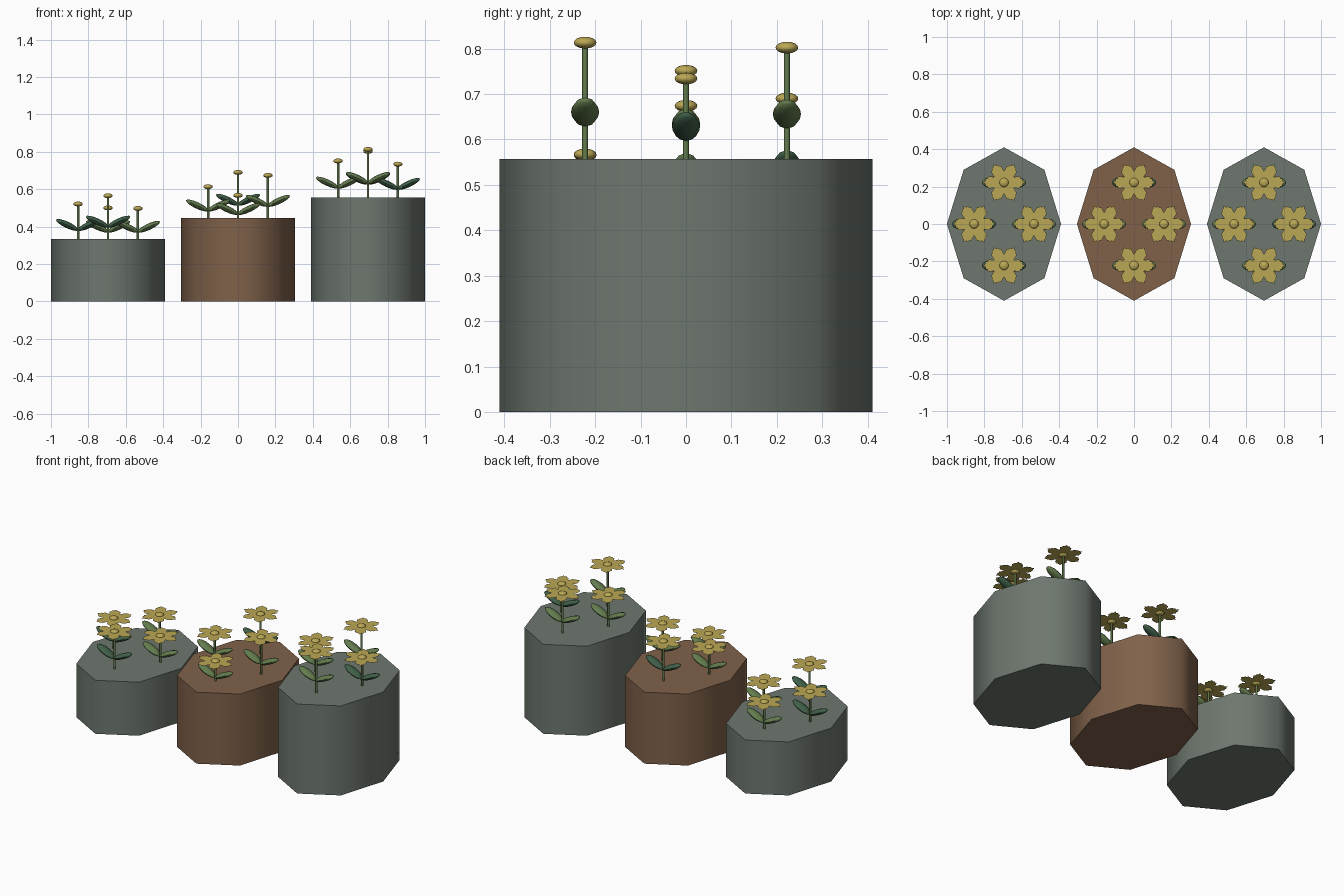
import bpy, bmesh
from math import radians, cos, sin, pi
from mathutils import Matrix, Vector

cube = bpy.data.objects.get("Cube")
if cube:
    bpy.data.objects.remove(cube, do_unlink=True)


def material(name, rgb):
    m = bpy.data.materials.new(name)
    m.use_nodes = True
    m.diffuse_color = (*rgb, 1)
    m.node_tree.nodes["Principled BSDF"].inputs["Base Color"].default_value = (*rgb, 1)
    return m


STONE = material("grey_green_stone", (0.155, 0.185, 0.157))
CLAY = material("brown_clay", (0.215, 0.12, 0.068))
YELLOW = material("petal_yellow", (0.5, 0.39, 0.09))
LIGHT = material("light_green", (0.125, 0.2, 0.075))
DARK = material("dark_green", (0.05, 0.115, 0.065))


def add(name, bm, mat, smooth=None):
    mesh = bpy.data.meshes.new(name)
    bm.to_mesh(mesh)
    bm.free()
    mesh.materials.append(mat)
    ob = bpy.data.objects.new(name, mesh)
    bpy.context.collection.objects.link(ob)
    if smooth:
        bpy.ops.object.select_all(action="DESELECT")
        ob.select_set(True)
        bpy.context.view_layer.objects.active = ob
        bpy.ops.object.shade_smooth_by_angle(angle=radians(smooth))
    return ob


def prism(name, sides, rx, ry, base, height, mat):
    bm = bmesh.new()
    place = Matrix.Translation(base + Vector((0, 0, height / 2)))
    bmesh.ops.create_cone(bm, cap_ends=True, segments=sides, radius1=1, radius2=1, depth=height,
                          matrix=place @ Matrix.Diagonal((rx, ry, 1, 1)))
    return add(name, bm, mat, 65)


def ellipsoid(bm, size, place, segments, rings):
    bmesh.ops.create_uvsphere(bm, u_segments=segments, v_segments=rings, radius=1,
                              matrix=place @ Matrix.Diagonal((*size, 1)))


def plant(label, base, height, leaf_mat):
    prism(label + "_stem", 8, 0.0065, 0.0065, base, height, LIGHT)

    # pair of upswept leaves, poles at the tips
    bm = bmesh.new()
    for side in (-1, 1):
        place = (Matrix.Translation(base + Vector((side * 0.058, 0, height * 0.404)))
                 @ Matrix.Rotation(-side * radians(25), 4, "Y")
                 @ Matrix.Rotation(pi / 2, 4, "Y"))
        ellipsoid(bm, (0.017, 0.031, 0.066), place, 8, 8)
    add(label + "_leaves", bm, leaf_mat, 70)

    # flat bloom: six petals with toothed tips
    head = base + Vector((0, 0, height))
    tooth = [(-30, .06), (-21, .088), (-14, .092), (-11, .1), (-5, .1),
             (0, .113), (5, .1), (11, .1), (14, .092), (21, .088)]
    bm = bmesh.new()
    hub = bm.verts.new(head)
    rim = []
    for petal in range(6):
        for degrees, r in tooth:
            a = radians(degrees + petal * 60)
            rim.append(bm.verts.new(head + Vector((r * cos(a), r * sin(a), 0))))
    for a, b in zip(rim, rim[1:] + rim[:1]):
        bm.faces.new((hub, a, b))
    add(label + "_petals", bm, YELLOW)

    # domed flower centre
    bm = bmesh.new()
    ellipsoid(bm, (0.025, 0.025, 0.013), Matrix.Translation(head), 12, 8)
    add(label + "_centre", bm, YELLOW, 70)


SPOTS = {"left": (0.16, 0), "right": (-0.16, 0), "front": (0, -0.222), "back": (0, 0.222)}

# name, x, height, material, bloom heights, spots with dark leaves
PLANTERS = [
    ("low", -0.695, 0.333, STONE,
     {"right": .521, "left": .497, "front": .565, "back": .50}, ("right", "front")),
    ("middle", 0, 0.445, CLAY,
     {"right": .613, "left": .674, "front": .567, "back": .69}, ("back",)),
    ("tall", 0.695, 0.557, STONE,
     {"right": .751, "left": .734, "front": .813, "back": .802}, ("left",)),
]

for name, x, top, mat, blooms, dark in PLANTERS:
    prism(name + "_planter", 8, 0.305, 0.41, Vector((x, 0, 0)), top, mat)
    for spot, z in blooms.items():
        dx, dy = SPOTS[spot]
        plant(f"{name}_{spot}_flower", Vector((x + dx, dy, top)), z - top,
              DARK if spot in dark else LIGHT)
